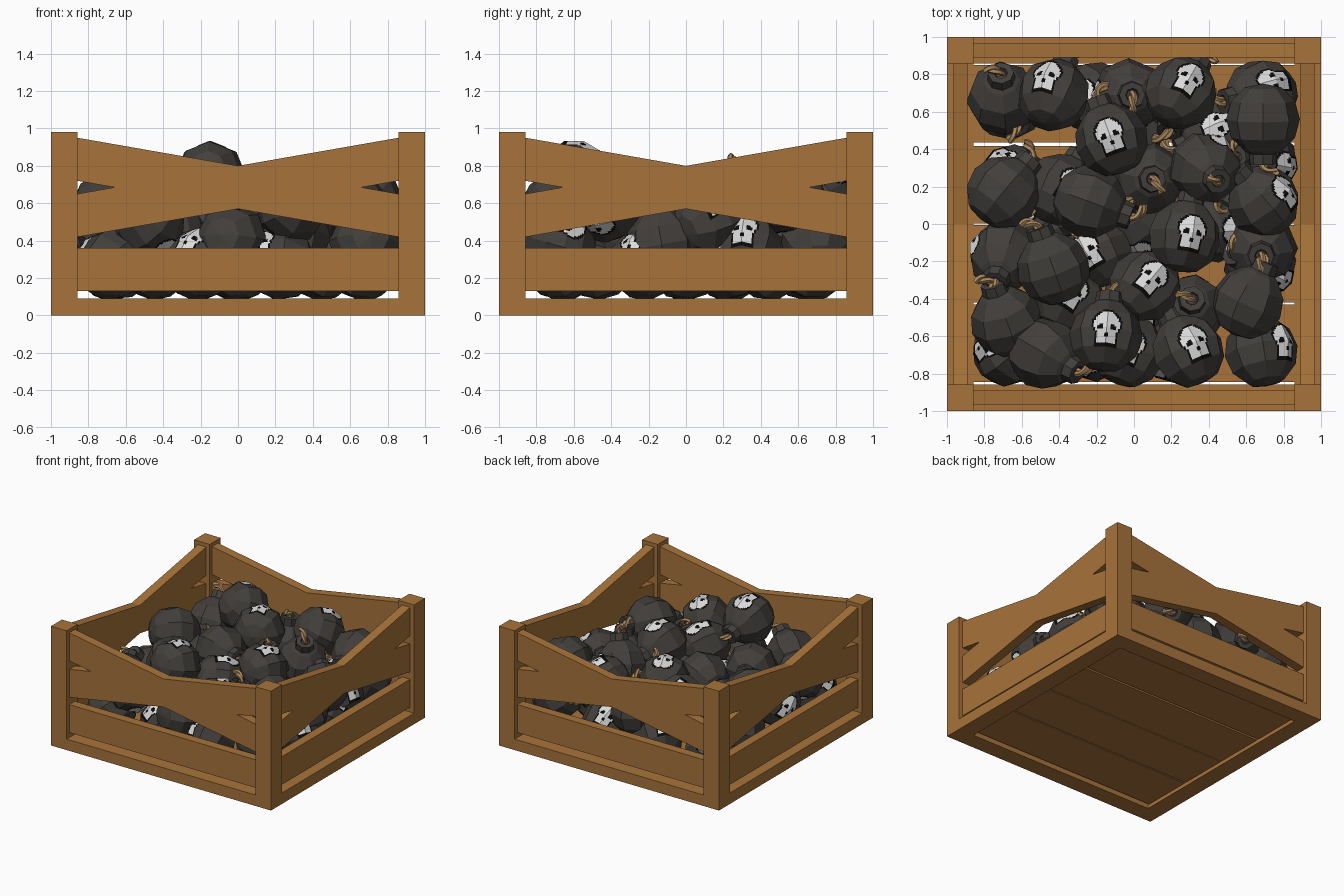
import bpy, bmesh, math, random
from mathutils import Vector, Matrix
from mathutils.bvhtree import BVHTree

if "Cube" in bpy.data.objects:
    bpy.data.objects.remove(bpy.data.objects["Cube"])

random.seed(4)


def material(name, rgb):
    m = bpy.data.materials.new(name)
    m.diffuse_color = (*rgb, 1)
    m.use_nodes = True
    m.node_tree.nodes["Principled BSDF"].inputs["Base Color"].default_value = m.diffuse_color
    return m


WOOD = material("crate wood", (0.39, 0.174, 0.044))
IRON = material("dark iron", (0.054, 0.049, 0.044))
ROPE = material("fuse rope", (0.42, 0.25, 0.11))
WHITE = material("skull white", (0.7, 0.7, 0.7))
BLACK = material("skull black", (0.003, 0.003, 0.003))


def mesh_from(bm, name, mats):
    me = bpy.data.meshes.new(name)
    bm.to_mesh(me)
    bm.free()
    for m in mats:
        me.materials.append(m)
    return me


def add_object(name, me, matrix=Matrix()):
    ob = bpy.data.objects.new(name, me)
    ob.matrix_world = matrix
    bpy.context.collection.objects.link(ob)
    return ob


def prism(name, outline, y0, y1, matrix=Matrix()):
    """Extrude an (x, z) outline from y0 to y1."""
    bm = bmesh.new()
    face = bm.faces.new([bm.verts.new((x, y0, z)) for x, z in outline])
    ext = bmesh.ops.extrude_face_region(bm, geom=[face])["geom"]
    bmesh.ops.translate(bm, vec=(0, y1 - y0, 0),
                        verts=[v for v in ext if isinstance(v, bmesh.types.BMVert)])
    bmesh.ops.recalc_face_normals(bm, faces=bm.faces)
    return add_object(name, mesh_from(bm, name, [WOOD]), matrix)


def box(name, x0, x1, y0, y1, z0, z1, matrix=Matrix()):
    return prism(name, [(x0, z0), (x1, z0), (x1, z1), (x0, z1)], y0, y1, matrix)


# Crate: each side is a post, a rail, a slat and a pair of crossed boards
P, TIP = 0.858, 0.66
for i, side in enumerate(("front", "right", "back", "left")):
    turn = Matrix.Rotation(i * math.pi / 2, 4, 'Z')
    box(side + "_post", -1, -P, -1, -P, 0, 0.98, turn)
    box(side + "_rail", -P, P, -1, -P, 0, 0.09, turn)
    box(side + "_slat", -P, P, -0.965, -0.89, 0.13, 0.36, turn)
    prism(side + "_crossed_boards",
          [(-P, 0.42), (0, 0.57), (P, 0.42), (P, 0.65), (TIP, 0.685), (P, 0.72), (P, 0.95),
           (0, 0.80), (-P, 0.95), (-P, 0.72), (-TIP, 0.685), (-P, 0.65)], -0.965, -0.89, turn)

# Floor boards with narrow gaps
for i, y in enumerate((-0.845, -0.42, 0.002, 0.435)):
    box(f"floor_board_{i + 1}", -P, P, y, y + 0.415, 0.03, 0.085)

# Bomb: lathed body with a hollow neck
R, SIDES = 0.197, 8


def bomb_mesh():
    bm = bmesh.new()
    profile = [(R * math.cos(math.radians(a)), R * math.sin(math.radians(a)))
               for a in (-60, -30, 0, 30, 60)]
    profile += [(0.075, 0.184), (0.07, 0.24), (0.036, 0.24), (0.03, 0.225)]
    rings = []
    for r, z in profile:
        rings.append([bm.verts.new((r * math.cos(t), r * math.sin(t), z)) for t in
                      (math.tau * k / SIDES - math.pi / 2 for k in range(SIDES))])
    for a, b in zip(rings, rings[1:]):
        for k in range(SIDES):
            n = (k + 1) % SIDES
            bm.faces.new((a[k], a[n], b[n], b[k]))
    bm.faces.new(rings[-1])
    pole = bm.verts.new((0, 0, -R * 0.97))
    for k in range(SIDES):
        bm.faces.new((pole, rings[0][(k + 1) % SIDES], rings[0][k]))
    bm.normal_update()
    tree = BVHTree.FromBMesh(bm)
    add_fuse(bm)
    add_skull(bm, tree)
    return mesh_from(bm, "bomb", [IRON, ROPE, WHITE, BLACK])


def add_fuse(bm):
    """Two rope strands twisted round a bent arc."""
    steps, n = 10, 5
    for phase in (0, math.pi):
        last = None
        for i in range(steps + 1):
            t = math.radians(120) * i / steps
            out = Vector((-math.cos(t), 0, math.sin(t)))
            centre = Vector((0.055, 0, 0.23)) + out * 0.055
            side = Vector((0, 1, 0))
            w = phase + i * 0.4
            centre += (out * math.cos(w) + side * math.sin(w)) * 0.011
            ring = [bm.verts.new(centre + (out * math.cos(a) + side * math.sin(a)) * 0.015)
                    for a in (math.tau * k / n for k in range(n))]
            faces = []
            if last:
                faces = [bm.faces.new((last[k], ring[k], ring[(k + 1) % n], last[(k + 1) % n]))
                         for k in range(n)]
            if i == steps:
                faces.append(bm.faces.new(ring))
            for f in faces:
                f.material_index = 1
            last = ring


def skull_colour(u, v):
    """Material index of the skull badge at (u, v), or None outside it."""
    def inside(grow):
        head = (u / (0.068 + grow)) ** 2 + ((v - 0.022) / (0.07 + grow)) ** 2 < 1
        return head or (abs(u) < 0.05 + grow and -0.085 - grow < v < 0)
    if not inside(0.011):
        return None
    eye = ((abs(u) - 0.031) / 0.016) ** 2 + ((v - 0.003) / 0.018) ** 2 < 1
    nose = abs(u) < 0.008 and -0.048 < v < -0.028
    return 2 if inside(0) and not eye and not nose else 3


def add_skull(bm, tree):
    """Thin badge of small cells laid on the faceted body."""
    c, cache = 0.01, {}

    def vert(i, j):
        if (i, j) not in cache:
            hit = tree.ray_cast(Vector((i * c, -1, j * c)), Vector((0, 1, 0)))[0]
            cache[i, j] = bm.verts.new(hit + hit.normalized() * 0.003)
        return cache[i, j]
    for i in range(-9, 9):
        for j in range(-11, 11):
            colour = skull_colour((i + 0.5) * c, (j + 0.5) * c)
            if colour is not None:
                f = bm.faces.new((vert(i, j), vert(i + 1, j), vert(i + 1, j + 1), vert(i, j + 1)))
                f.material_index = colour


# Heap: x, y, z, fuse heading, fuse tilt, roll of the skull away from up
top_layer = [
    (-.43, .69, .64, 70, -32, -25), (-.12, .45, .63, 110, -8, 0), (.25, .70, .62, 60, -32, 0),
    (.69, .56, .61, -90, -5, 180), (.69, .12, .50, 130, 20, 50), (.38, .30, .56, -45, 65, -75),
    (-.70, .17, .57, 50, -10, 180), (-.24, .12, .56, -20, 5, 180), (.27, -.07, .615, 80, -10, 12),
    (-.43, -.24, .55, 110, 10, 180), (.06, -.33, .57, 50, -20, 0), (.61, -.42, .58, 65, 5, 120),
    (-.48, -.69, .50, -30, 30, 180), (-.15, -.60, .74, 85, -15, 0), (.29, -.68, .58, 115, -10, 18)]
middle_layer = [
    (-.70, .67, .45, 95, 55, 180), (-.03, .69, .45, 0, 85, 0), (.68, .69, .38, 190, 30, 20),
    (.08, .24, .42, 0, 85, 35), (-.40, .18, .42, 60, -20, 15), (.68, -.13, .38, -90, 80, 90),
    (-.69, -.17, .38, -110, 50, 90), (-.20, -.15, .38, 120, -10, -15), (-.68, -.52, .45, 110, 25, 180),
    (.68, -.68, .38, 100, -15, 50), (.30, -.46, .42, 80, 75, 180), (-.03, -.68, .40, 70, -10, 0),
    (-.35, -.40, .40, 60, -15, 0), (.45, .47, .34, 200, 10, 20), (.68, .33, .36, 170, 55, 0)]
heap = top_layer + middle_layer

# Bottom layer: a ring along the walls, skulls looking outwards, and a core
edge = (-0.66, -0.22, 0.22, 0.66)
spots = [(x, y) for x in edge for y in edge if max(abs(x), abs(y)) > 0.5]
spots += [(0, 0), (0.45, 0), (-0.45, 0), (0, 0.45), (0, -0.45)]
for x, y in spots:
    x, y = (v + random.uniform(-.02, .02) for v in (x, y))
    spot = Vector((x, y, 0.275))
    if all((spot - Vector(b[:3])).length > 0.13 for b in heap):
        inward = math.degrees(math.atan2(-y, -x))
        heap.append((*spot, inward + random.uniform(-40, 40), random.uniform(30, 60),
                     random.uniform(-40, 40)))

bomb = bomb_mesh()
for i, (x, y, z, heading, tilt, roll) in enumerate(heap):
    h, e = math.radians(heading), math.radians(tilt)
    fuse = Vector((math.cos(e) * math.cos(h), math.cos(e) * math.sin(h), math.sin(e)))
    up = Vector((0, 0, 1))
    skull = (up - fuse * fuse.dot(up)).normalized()
    skull.rotate(Matrix.Rotation(math.radians(roll), 3, fuse))
    axes = Matrix(((-skull).cross(fuse), -skull, fuse)).transposed().to_4x4()
    add_object(f"bomb_{i + 1:02d}", bomb, Matrix.Translation((x, y, z)) @ axes)
